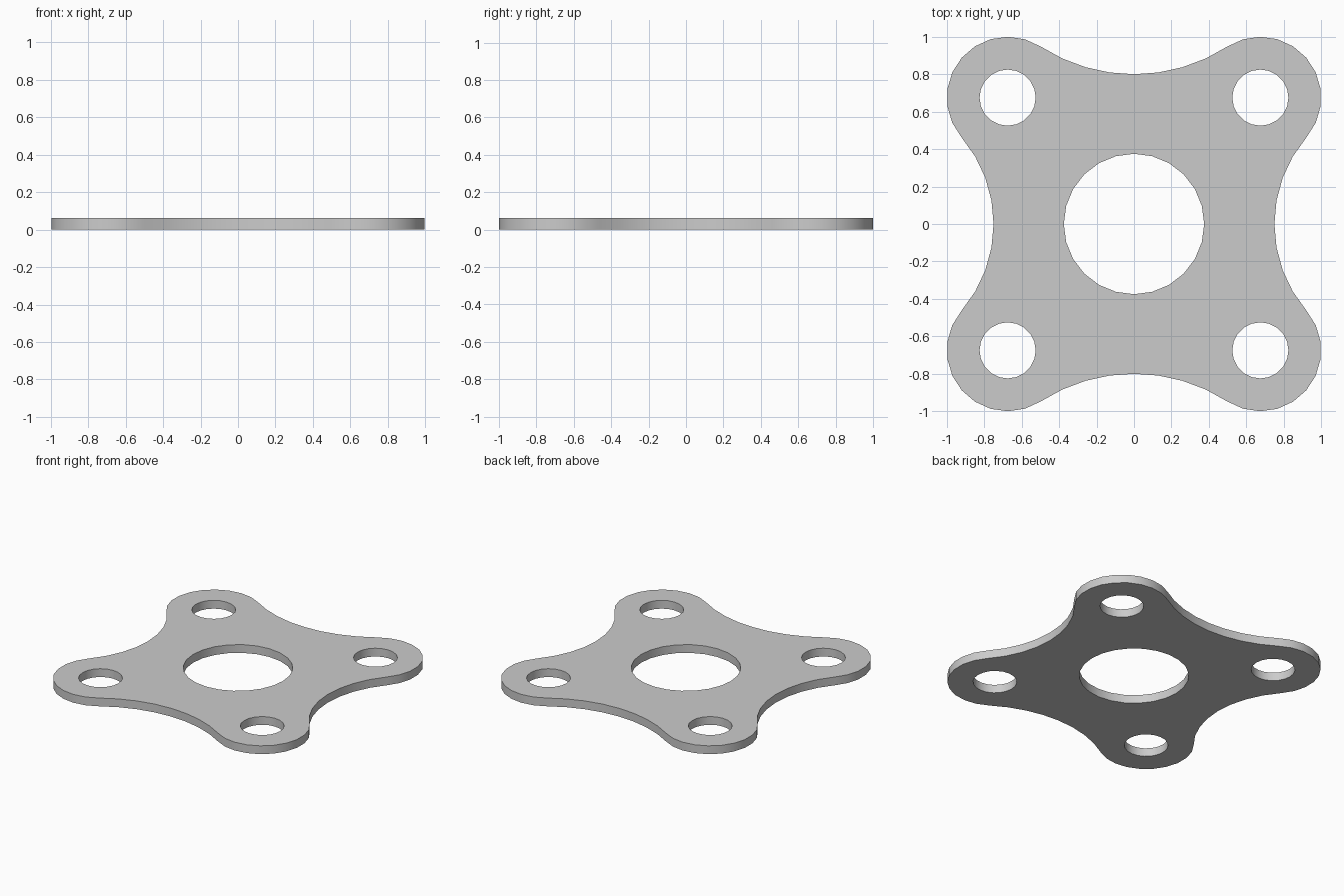
import bpy, bmesh
from math import sin, cos, pi, atan2, hypot, radians

if "Cube" in bpy.data.objects:
    bpy.data.objects.remove(bpy.data.objects["Cube"])

T = 0.0625            # plate thickness
C, R = 0.675, 0.325   # lobe centre offset and radius


def arc(cx, cy, r, a0, a1, n):
    """Points along an arc, both ends included."""
    return [(cx + r * cos(a0 + (a1 - a0) * i / n),
             cy + r * sin(a0 + (a1 - a0) * i / n)) for i in range(n + 1)]


def waist(w):
    """Radius and half angle of the concave arc tangent to two lobes."""
    d = w - C
    r = (C * C + d * d - R * R) / (2 * (R - d))
    return r, atan2(C, r + d)


def circle(cx, cy, r, n):
    return arc(cx, cy, r, 0, 2 * pi, n)[:-1]


# Outline: a lobe in each corner joined by concave waists
rs, hs = waist(0.75)   # left and right sides
rt, ht = waist(0.80)   # front and back sides
right = arc(0.75 + rs, 0, rs, pi + hs, pi - hs, 8)
lobe = arc(C, C, R, -hs, pi / 2 + ht, 10)
back = arc(0, 0.80 + rt, rt, -pi / 2 + ht, -pi / 2 - ht, 8)
lobe_left = [(-x, y) for x, y in reversed(lobe)]
half = right[:-1] + lobe[:-1] + back[:-1] + lobe_left[:-1]
outline = half + [(-x, -y) for x, y in half]

# Centre bore and four bolt holes
loops = [outline, circle(0, 0, 0.375, 24)]
loops += [circle(sx * C, sy * C, 0.15, 20) for sx in (-1, 1) for sy in (-1, 1)]

curve = bpy.data.curves.new("plate_profile", 'CURVE')
curve.dimensions = '2D'
curve.fill_mode = 'BOTH'
curve.extrude = T / 2
for pts in loops:
    s = curve.splines.new('POLY')
    s.points.add(len(pts) - 1)
    for p, (x, y) in zip(s.points, pts):
        p.co = (x, y, T / 2, 1)
    s.use_cyclic_u = True
plate = bpy.data.objects.new("mounting_plate", curve)
bpy.context.collection.objects.link(plate)
bpy.context.view_layer.objects.active = plate
plate.select_set(True)
plate.location.z = T / 2
bpy.ops.object.convert(target='MESH')
plate = bpy.context.object

# Weld rims, orient faces outward and rest the plate on the floor
bm = bmesh.new()
bm.from_mesh(plate.data)
bmesh.ops.remove_doubles(bm, verts=bm.verts, dist=1e-4)
bmesh.ops.recalc_face_normals(bm, faces=bm.faces)
low = min(v.co.z for v in bm.verts)
bmesh.ops.translate(bm, verts=bm.verts, vec=(0, 0, -low))
bm.to_mesh(plate.data)
bm.free()
plate.location.z = 0
bpy.ops.object.shade_smooth_by_angle(angle=radians(30))
